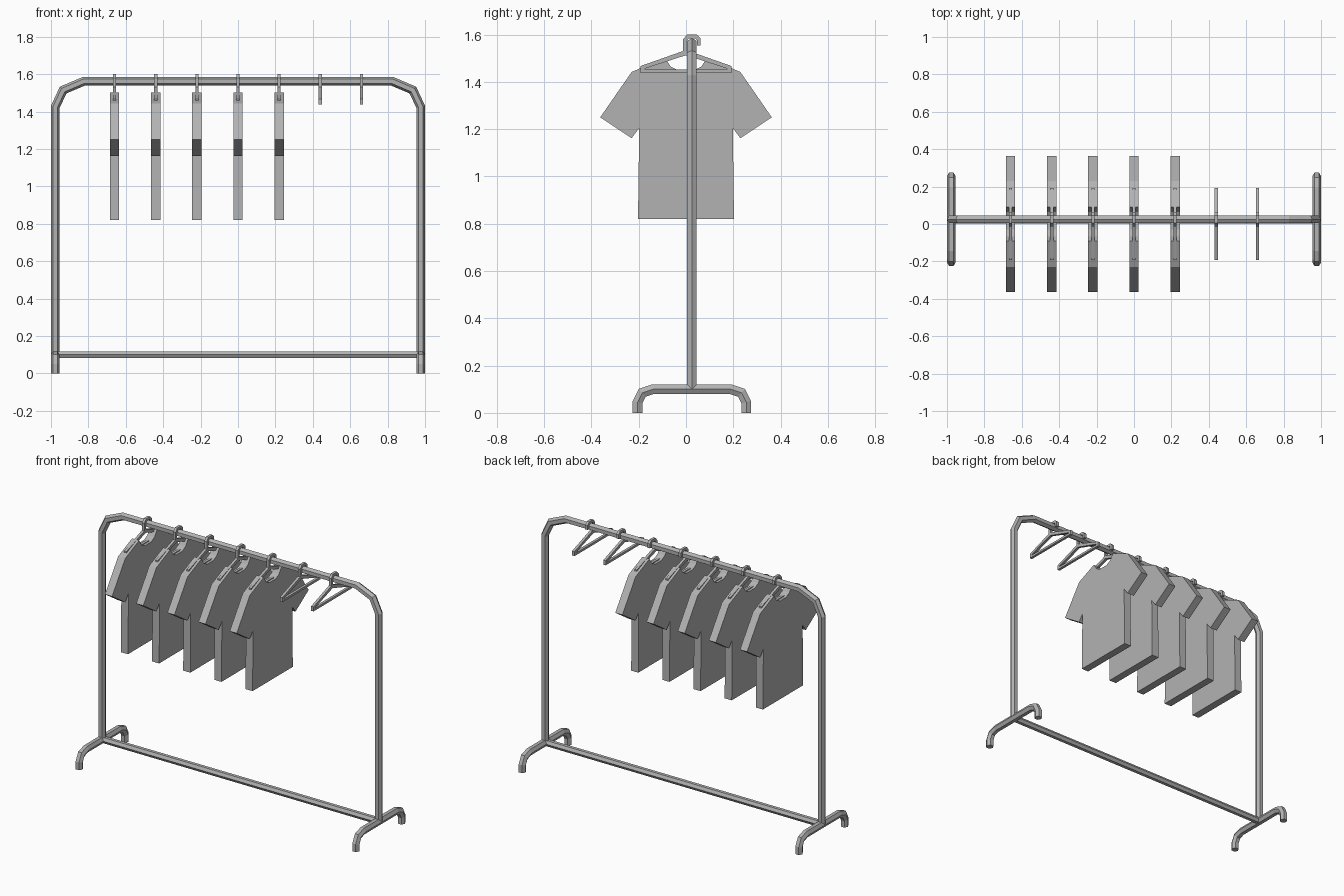
import bpy
import bmesh
import math
from mathutils import Vector

default = bpy.data.objects.get("Cube")
if default:
    bpy.data.objects.remove(default, do_unlink=True)

grey = bpy.data.materials.new("mid grey")
grey.use_nodes = True
COLOUR = (0.45, 0.45, 0.45, 1)
grey.diffuse_color = COLOUR
grey.node_tree.nodes["Principled BSDF"].inputs["Base Color"].default_value = COLOUR

RAIL_Y = 0.025     # depth of the rail frame
TUBE = 0.0235      # tube radius


def finish(name, bm, location=(0, 0, 0)):
    bmesh.ops.recalc_face_normals(bm, faces=bm.faces)
    mesh = bpy.data.meshes.new(name)
    bm.to_mesh(mesh)
    bm.free()
    mesh.materials.append(grey)
    obj = bpy.data.objects.new(name, mesh)
    obj.location = location
    bpy.context.collection.objects.link(obj)
    return obj


def hexagon(radius, turn=0):
    return [(radius * math.cos(math.radians(60 * i + turn)),
             radius * math.sin(math.radians(60 * i + turn))) for i in range(6)]


def sweep(name, path, section, place, location=(0, 0, 0)):
    """Sweep a section along a flat path with mitred corners.
    place(u, v, w) maps path plane (u, v) and depth w to a 3D point."""
    bm = bmesh.new()
    pts = [Vector(p) for p in path]
    rings = []
    for i, p in enumerate(pts):
        before = (p - pts[i - 1]).normalized() if i else None
        after = (pts[i + 1] - p).normalized() if i < len(pts) - 1 else None
        a, b = before or after, after or before
        side = Vector((-(a + b).y, (a + b).x)).normalized()
        side /= side.dot(Vector((-a.y, a.x)))
        rings.append([bm.verts.new(place(*(p + side * s), w)) for s, w in section])
    n = len(section)
    for r, q in zip(rings, rings[1:]):
        for k in range(n):
            bm.faces.new((r[k], r[(k + 1) % n], q[(k + 1) % n], q[k]))
    bm.faces.new(rings[0])
    bm.faces.new(rings[-1])
    return finish(name, bm, location)


def mirrored(half):
    """Complete a left-right symmetric open outline."""
    return half + [(-u, v) for u, v in reversed(half)]


def front_plane(u, v, w):
    return (u, w, v)


def side_plane(u, v, w):
    return (w, u, v)


# Rail frame: two uprights, chamfered corners and the hanging rail
frame_half = [(-0.977, 0.1), (-0.977, 1.425), (-0.935, 1.515), (-0.825, 1.562)]
sweep("rail_frame", mirrored(frame_half), hexagon(TUBE), front_plane, (0, RAIL_Y, 0))

# Lower cross bar
sweep("lower_bar", [(-0.977, 0.1), (0.977, 0.1)], hexagon(0.021, 30),
      front_plane, (0, RAIL_Y, 0))

# Arched feet
foot_half = [(-0.23, 0), (-0.23, 0.045), (-0.21, 0.085), (-0.165, 0.1)]
for side, x in (("right", -0.977), ("left", 0.977)):
    sweep(side + "_foot", mirrored(foot_half), hexagon(TUBE, 30), side_plane, (x, RAIL_Y, 0))


def hanger_frame(name, x):
    """Triangular frame: a flat ring between two outlines, given thickness."""
    outer = [(-0.193, 1.438), (-0.193, 1.467), (0, 1.535), (0.193, 1.467), (0.193, 1.438)]
    inner = [(-0.175, 1.452), (-0.172, 1.457), (0, 1.513), (0.172, 1.457), (0.175, 1.452)]
    bm = bmesh.new()
    loops = [[bm.verts.new((w, y, z)) for y, z in line]
             for line in (outer, inner) for w in (-0.0085, 0.0085)]
    order = (loops[0], loops[1], loops[3], loops[2])
    for a, b in zip(order, order[1:] + order[:1]):
        for k in range(5):
            j = (k + 1) % 5
            bm.faces.new((a[k], a[j], b[j], b[k]))
    finish(name, bm, (x, 0, 0))


def shirt(name, x):
    """Thick flat shirt cut from a symmetric outline."""
    half = [(-0.03, 1.447), (-0.065, 1.465), (-0.09, 1.503), (-0.23, 1.442),
            (-0.363, 1.25), (-0.23, 1.162), (-0.198, 1.205), (-0.203, 0.82)]
    bm = bmesh.new()
    face = bm.faces.new([bm.verts.new((-0.025, y, z)) for y, z in mirrored(half)])
    new = bmesh.ops.extrude_face_region(bm, geom=[face])["geom"]
    bmesh.ops.translate(bm, vec=(0.05, 0, 0),
                        verts=[g for g in new if isinstance(g, bmesh.types.BMVert)])
    finish(name, bm, (x, 0, 0))


# Seven hangers, the first five carrying shirts
hook = [(-0.005, 1.52), (-0.005, 1.576), (0.008, 1.592), (0.042, 1.592),
        (0.054, 1.58), (0.054, 1.555)]
wire = [(-0.008, -0.0085), (0.008, -0.0085), (0.008, 0.0085), (-0.008, 0.0085)]
for i in range(7):
    x = (i - 3) * 0.22
    sweep(f"hanger_hook_{i + 1}", hook, wire, side_plane, (x, 0, 0))
    hanger_frame(f"hanger_frame_{i + 1}", x)
    if i < 5:
        shirt(f"shirt_{i + 1}", x)
